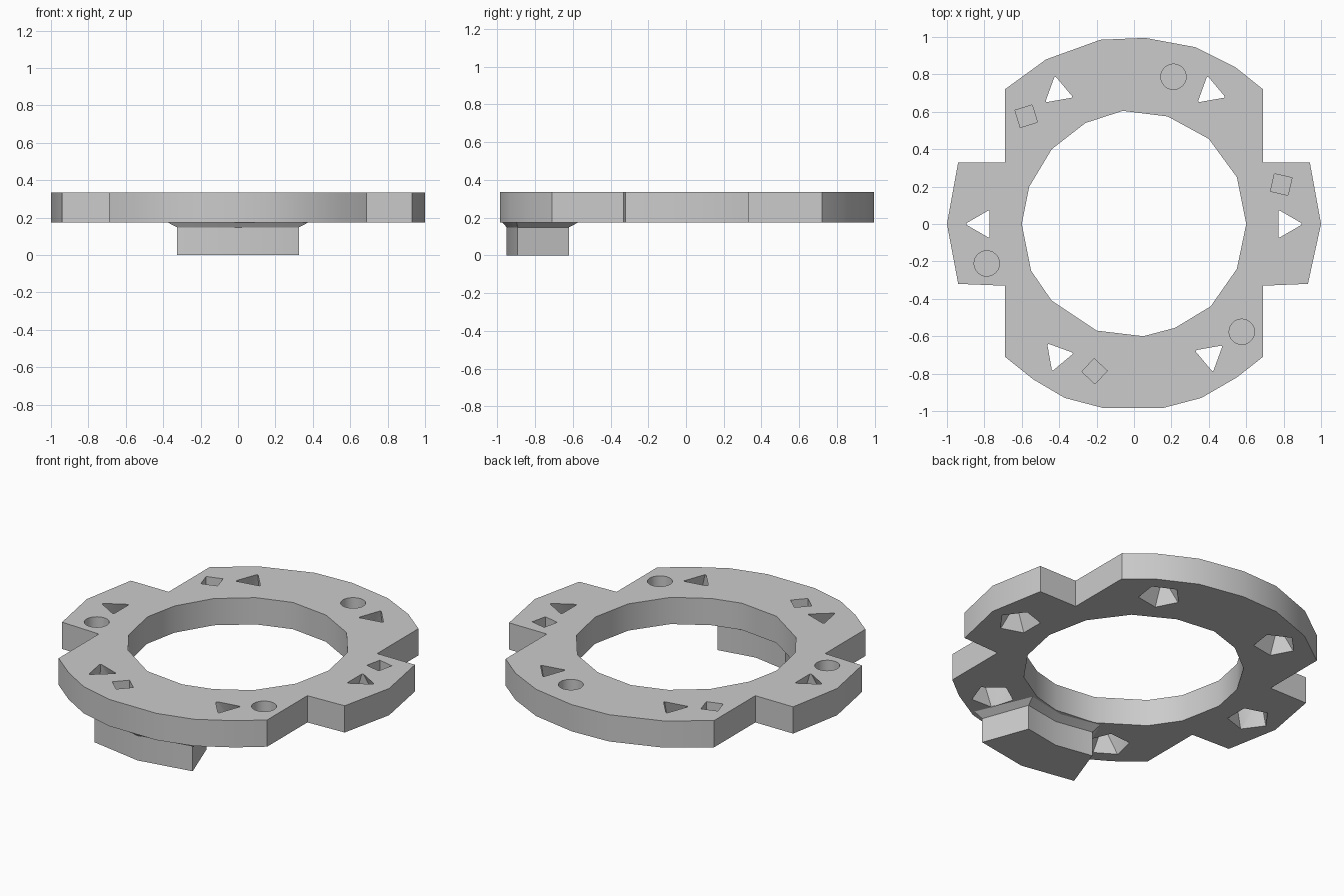
import bpy, bmesh
from math import sin, cos, radians, pi

cube = bpy.data.objects.get("Cube")
if cube:
    bpy.data.objects.remove(cube, do_unlink=True)

BOTTOM, TOP = 0.175, 0.335

grey = bpy.data.materials.new("plain grey")
grey.use_nodes = True
colour = (0.6, 0.6, 0.6, 1)
grey.diffuse_color = colour
grey.node_tree.nodes["Principled BSDF"].inputs["Base Color"].default_value = colour


def loft(bm, rings):
    """Closed solid through rings of equal point count."""
    rows = [[bm.verts.new(p) for p in ring] for ring in rings]
    n = len(rows[0])
    bm.faces.new(rows[0][::-1])
    bm.faces.new(rows[-1])
    for a, b in zip(rows, rows[1:]):
        for i in range(n):
            j = (i + 1) % n
            bm.faces.new((a[i], a[j], b[j], b[i]))


def prism(bm, outline, z0, z1):
    loft(bm, [[(x, y, z) for x, y in outline] for z in (z0, z1)])


def polygon(x, y, radius, sides, turn):
    return [(x + radius * cos(turn + 2 * pi * i / sides),
             y + radius * sin(turn + 2 * pi * i / sides)) for i in range(sides)]


def make_object(name, bm):
    bmesh.ops.recalc_face_normals(bm, faces=bm.faces)
    mesh = bpy.data.meshes.new(name)
    bm.to_mesh(mesh)
    bm.free()
    mesh.materials.append(grey)
    obj = bpy.data.objects.new(name, mesh)
    bpy.context.collection.objects.link(obj)
    return obj


# Plate outline: round front and back, with a tab on each side
outline = [(0.94, 0.33), (0.69, 0.33), (0.69, 0.72), (0.54, 0.84), (0.33, 0.945),
           (0.06, 0.995), (-0.18, 0.985), (-0.47, 0.88), (-0.69, 0.72),
           (-0.69, 0.33), (-0.94, 0.33), (-1, 0), (-0.94, -0.32), (-0.69, -0.33),
           (-0.69, -0.71), (-0.54, -0.83), (-0.37, -0.93), (-0.16, -0.985),
           (0.15, -0.985), (0.36, -0.93), (0.55, -0.82), (0.69, -0.71),
           (0.69, -0.33), (0.93, -0.32), (1, 0)]
bm = bmesh.new()
prism(bm, outline, BOTTOM, TOP)
plate = make_object("ring_plate", bm)

# Cutter: central opening
opening = [(0.6, 0), (0.55, 0.25), (0.4, 0.455), (0.18, 0.575), (-0.06, 0.605),
           (-0.26, 0.54), (-0.44, 0.4), (-0.56, 0.2), (-0.6, 0), (-0.55, -0.25),
           (-0.44, -0.41), (-0.2, -0.57), (0.05, -0.6), (0.22, -0.555),
           (0.41, -0.44), (0.55, -0.24)]
bm = bmesh.new()
prism(bm, opening, BOTTOM - 0.1, TOP + 0.1)

for i in range(6):
    # Flared through holes: triangular above, five-sided below
    a = radians(60 * i)
    x, y = 0.815 * cos(a), 0.815 * sin(a)
    turn = a if i in (0, 3) else radians((0, 100, 100, 0, 130, 160)[i])
    points = [bm.verts.new((px, py, TOP + 0.01)) for px, py in polygon(x, y, 0.08, 3, turn)]
    points += [bm.verts.new((px, py, BOTTOM - 0.01)) for px, py in polygon(x, y, 0.12, 5, turn)]
    bmesh.ops.convex_hull(bm, input=points)
    # Blind pockets, alternating square and round
    a = radians(60 * i + 15)
    x, y = 0.815 * cos(a), 0.815 * sin(a)
    sides = 24 if i % 2 else 4
    prism(bm, polygon(x, y, 0.068, sides, a + 0.3), TOP - 0.075, TOP + 0.05)
cutter = make_object("hole_cutter", bm)
cutter.hide_render = True

cut = plate.modifiers.new("holes", "BOOLEAN")
cut.operation = "DIFFERENCE"
cut.solver = "EXACT"
cut.object = cutter
bpy.context.view_layer.objects.active = plate
bpy.ops.object.modifier_apply(modifier=cut.name)
bpy.data.objects.remove(cutter, do_unlink=True)


# Curved foot under the front, flaring into the plate
def sector(inner, outer, half, z):
    angles = [radians(270 + half * t) for t in (-1, 0, 1)]
    arc = [(outer, a) for a in angles] + [(inner, a) for a in angles[::-1]]
    return [(r * cos(a), r * sin(a), z) for r, a in arc]


bm = bmesh.new()
loft(bm, [sector(0.66, 0.95, 20, 0), sector(0.66, 0.95, 20, 0.148),
          sector(0.615, 0.975, 23, BOTTOM + 0.002)])
foot = make_object("front_foot", bm)

# Smooth the gentle facets, keep real corners sharp
bpy.ops.object.select_all(action="DESELECT")
for obj in (plate, foot):
    obj.select_set(True)
bpy.context.view_layer.objects.active = plate
bpy.ops.object.shade_smooth_by_angle(angle=radians(30))
